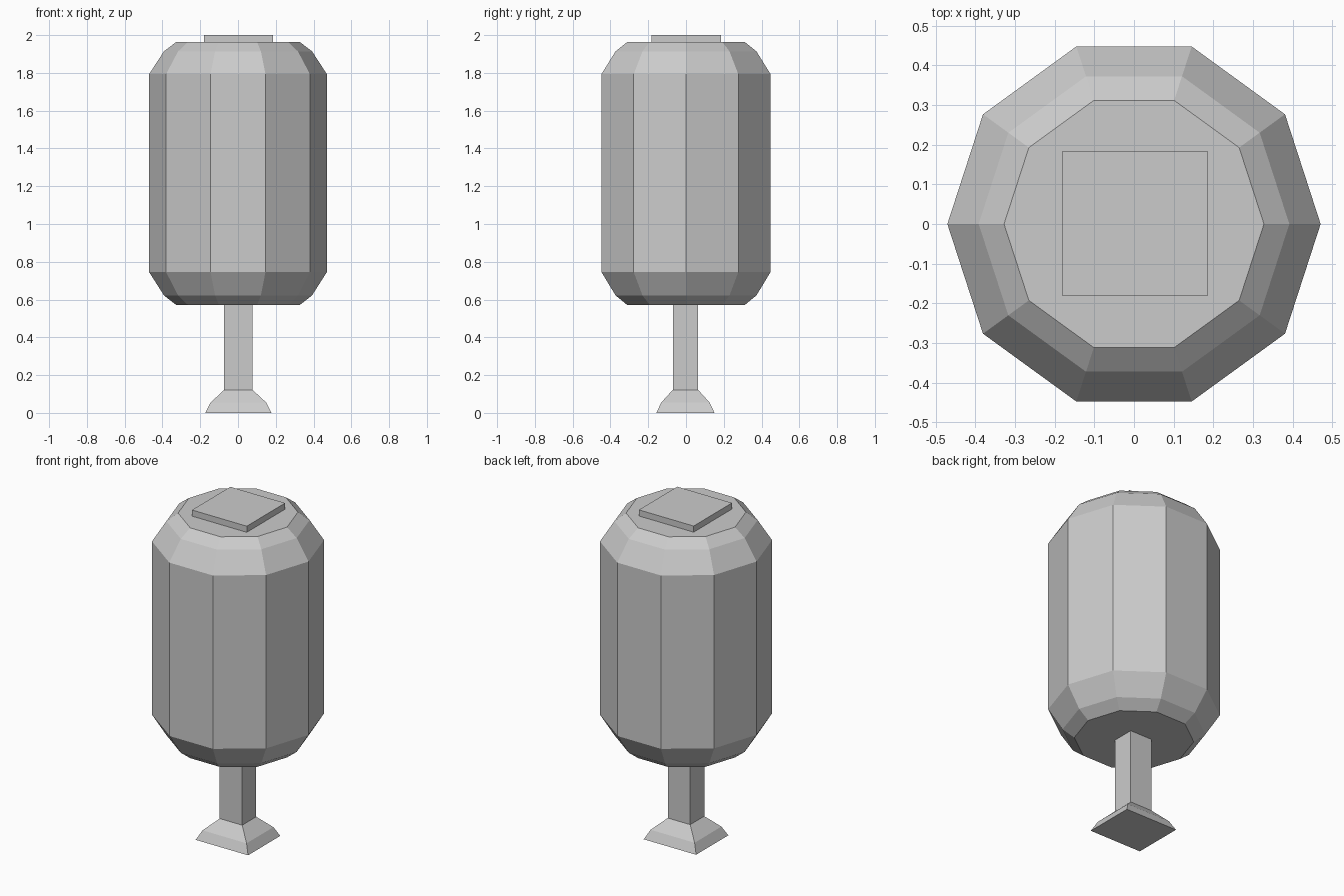
import bpy, bmesh
from math import cos, sin, pi

if "Cube" in bpy.data.objects:
    bpy.data.objects.remove(bpy.data.objects["Cube"])


def loft(name, rings):
    """Join matching rings of points with quads and cap both ends."""
    bm = bmesh.new()
    loops = [[bm.verts.new(p) for p in ring] for ring in rings]
    n = len(loops[0])
    for a, b in zip(loops, loops[1:]):
        for i in range(n):
            j = (i + 1) % n
            bm.faces.new((a[i], a[j], b[j], b[i]))
    bm.faces.new(loops[0][::-1])
    bm.faces.new(loops[-1])
    bmesh.ops.recalc_face_normals(bm, faces=bm.faces)
    mesh = bpy.data.meshes.new(name)
    bm.to_mesh(mesh)
    bm.free()
    obj = bpy.data.objects.new(name, mesh)
    bpy.context.collection.objects.link(obj)
    return obj


def polygon(r, z, n=10):
    return [(r * cos(2 * pi * i / n), r * sin(2 * pi * i / n), z) for i in range(n)]


def rect(hx, hy, z, cx=0.002, cy=-0.003):
    return [(cx + sx * hx, cy + sy * hy, z)
            for sx, sy in ((-1, -1), (1, -1), (1, 1), (-1, 1))]


# Ten-sided barrel with two-step bevelled ends
loft("barrel_body", [polygon(r, z) for r, z in (
    (0.328, 0.572), (0.392, 0.622), (0.471, 0.746),
    (0.471, 1.793), (0.392, 1.914), (0.328, 1.963))])

# Square stem flaring out into the foot
loft("stem_and_foot", [rect(*s) for s in (
    (0.175, 0.154, 0.0), (0.147, 0.128, 0.055),
    (0.075, 0.067, 0.122), (0.075, 0.067, 0.572))])

# Flat square plate on top
loft("top_plate", [rect(0.183, 0.183, z, 0.003, 0.001) for z in (1.963, 2.0)])
